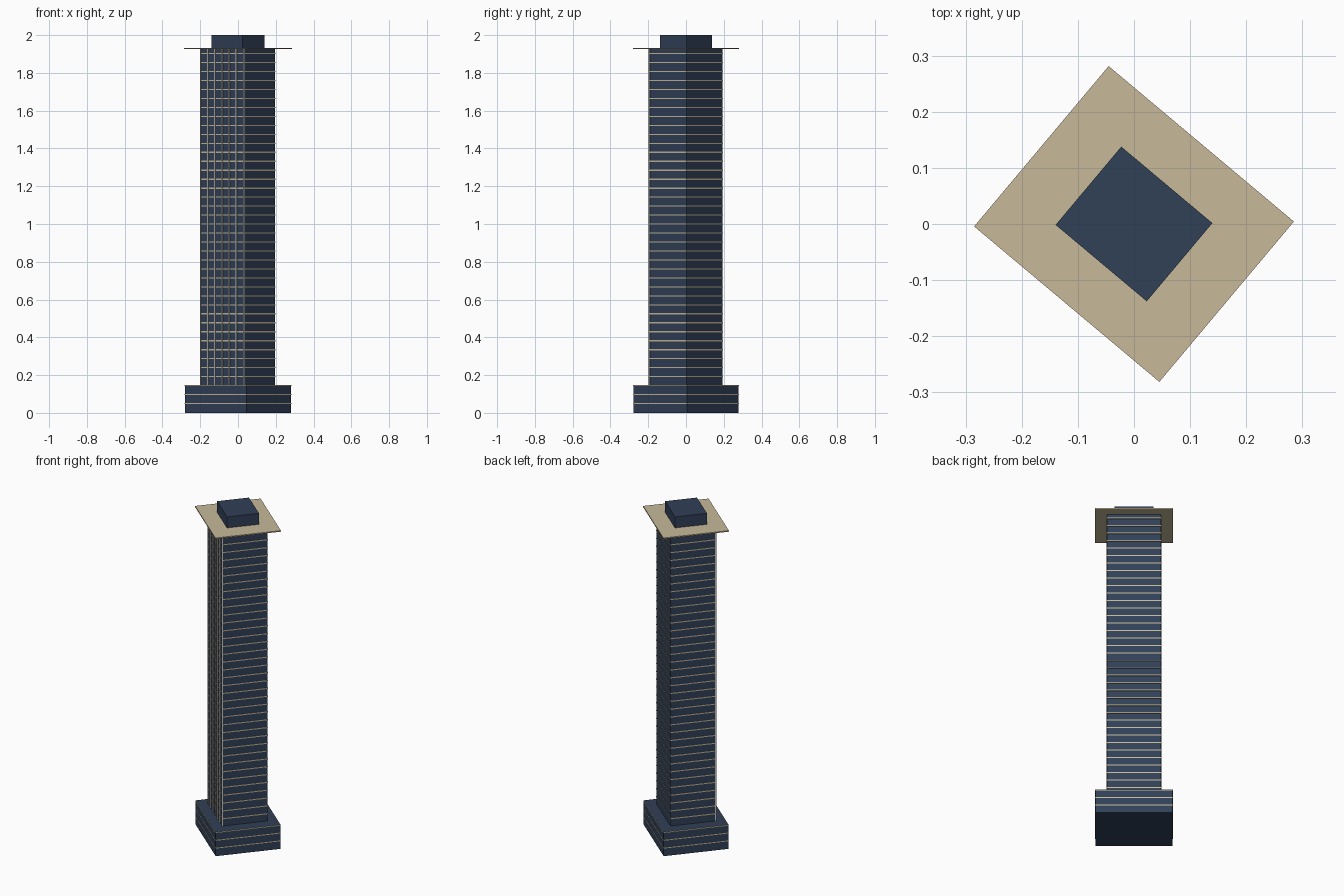
import bpy, math
from mathutils import Matrix

if "Cube" in bpy.data.objects:
    bpy.data.objects.remove(bpy.data.objects["Cube"])

ROT = Matrix.Rotation(math.radians(-40), 4, 'Z')   # plan is turned 40 degrees
FLOOR = 0.0475                                     # storey height


def material(name, rgb):
    m = bpy.data.materials.new(name)
    m.diffuse_color = (*rgb, 1)
    m.use_nodes = True
    m.node_tree.nodes["Principled BSDF"].inputs["Base Color"].default_value = m.diffuse_color
    return m


glass = material("dark_glass", (0.03, 0.052, 0.095))
stone = material("sandstone", (0.57, 0.48, 0.32))
metal = material("pale_metal", (0.62, 0.6, 0.54))


def box(name, sx, sy, z0, z1, mat, x=0, y=0):
    bpy.ops.mesh.primitive_cube_add(size=1)
    o = bpy.context.object
    o.name = name
    o.data.transform(ROT @ Matrix.Translation((x, y, (z0 + z1) / 2))
                     @ Matrix.Diagonal((sx, sy, z1 - z0, 1)))
    o.data.materials.append(mat)
    return o


# main volumes
box("podium", 0.425, 0.368, 0, 0.147, glass)
box("tower", 0.296, 0.256, 0.147, 1.927, glass)
box("roof_slab", 0.431, 0.373, 1.926, 1.933, stone)
box("plant_room", 0.212, 0.182, 1.933, 2.0, glass)

# floor bands: three on the podium, the rest on the tower
for k in range(1, 41):
    z = k * FLOOR
    if k <= 3:
        box(f"podium_band_{k}", 0.428, 0.371, z - 0.001, z + 0.0044, stone)
    else:
        box(f"tower_band_{k}", 0.300, 0.260, z - 0.001, z + 0.005, stone)

# vertical fins on one face only
for i in range(7):
    box(f"facade_fin_{i + 1}", 0.005, 0.008, 0.147, 1.926, metal,
        x=-0.148 + i * 0.296 / 6, y=-0.130)
